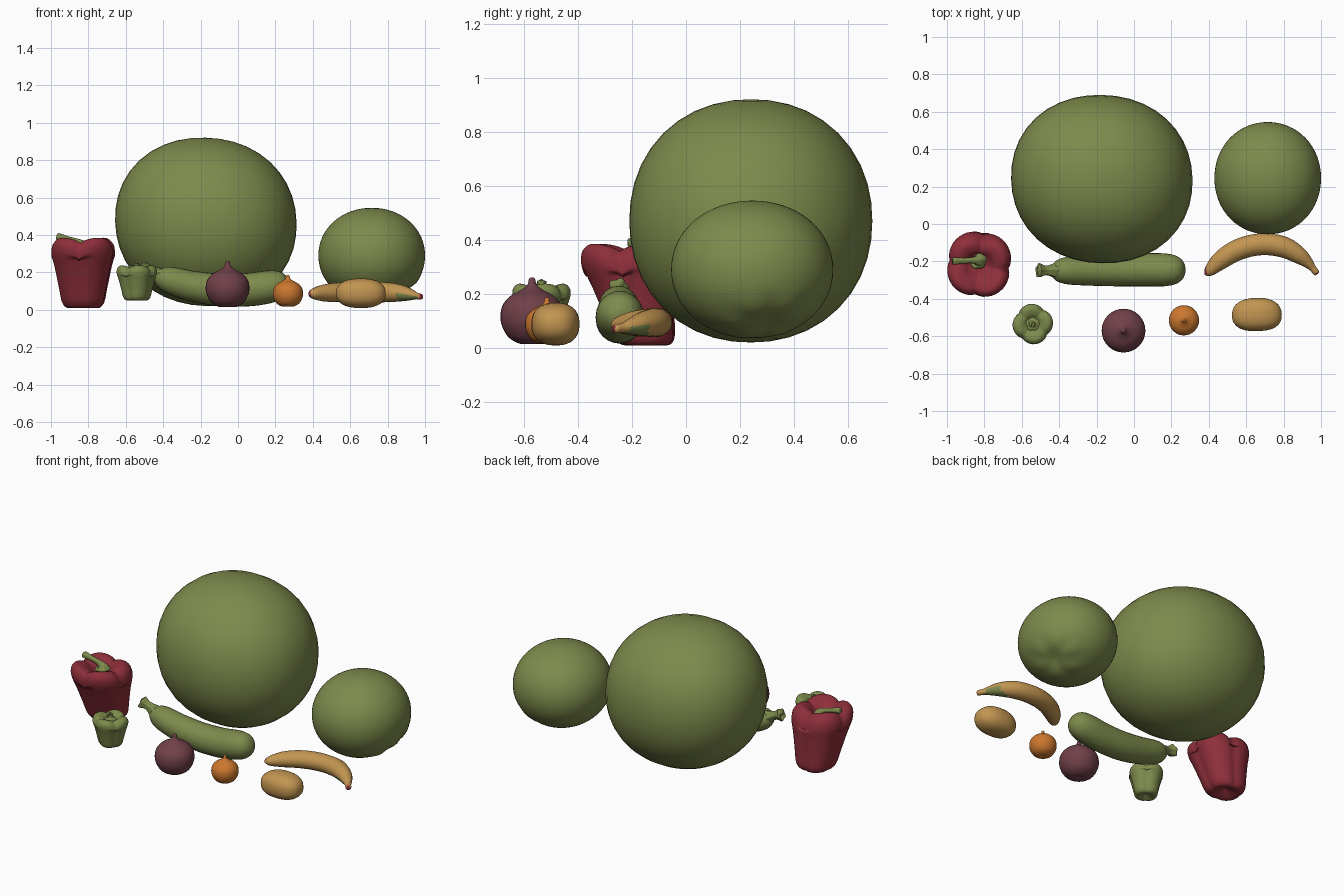
import bpy, bmesh, math
from mathutils import Vector as V

if "Cube" in bpy.data.objects:
    bpy.data.objects.remove(bpy.data.objects["Cube"])


def mat(name, r, g, b):
    m = bpy.data.materials.new(name)
    m.diffuse_color = (r, g, b, 1)
    m.use_nodes = True
    m.node_tree.nodes["Principled BSDF"].inputs["Base Color"].default_value = m.diffuse_color
    return m


GREEN = mat("leaf green", .205, .255, .072)
RED = mat("pepper red", .27, .028, .042)
PURPLE = mat("onion purple", .165, .052, .068)
ORANGE = mat("onion orange", .60, .185, .028)
TAN = mat("banana tan", .54, .30, .082)


def spline(pts, n=4):
    """Smooth resampling of a point list of any dimension."""
    out = []
    for i in range(len(pts) - 1):
        p0, p1, p2, p3 = pts[max(i - 1, 0)], pts[i], pts[i + 1], pts[min(i + 2, len(pts) - 1)]
        for k in range(n):
            t = k / n
            out.append([.5 * (2 * b + (c - a) * t + (2 * a - 5 * b + 4 * c - d) * t * t
                              + (3 * b - a - 3 * c + d) * t ** 3)
                        for a, b, c, d in zip(p0, p1, p2, p3)])
    return out + [list(pts[-1])]


def skin(name, rings, *mats):
    """Closed smooth surface through a list of point rings."""
    bm = bmesh.new()
    vs = [[bm.verts.new(p) for p in r] for r in rings]
    n = len(vs[0])
    for a, b in zip(vs, vs[1:]):
        for i in range(n):
            j = (i + 1) % n
            bm.faces.new((a[i], a[j], b[j], b[i]))
    bm.faces.new(vs[0])
    bm.faces.new(vs[-1])
    bmesh.ops.remove_doubles(bm, verts=bm.verts, dist=.0003)
    bmesh.ops.recalc_face_normals(bm, faces=bm.faces)
    for f in bm.faces:
        f.smooth = True
    me = bpy.data.meshes.new(name)
    bm.to_mesh(me)
    bm.free()
    for m in mats:
        me.materials.append(m)
    ob = bpy.data.objects.new(name, me)
    bpy.context.collection.objects.link(ob)
    return ob


def lathe(name, at, profile, m, scale=1, segs=32, warp=None):
    rings = []
    for r, z in spline(profile):
        ring = []
        for i in range(segs):
            a = math.tau * i / segs
            p = V((max(r, 0) * math.cos(a), max(r, 0) * math.sin(a), z))
            ring.append(V(at) + scale * (warp(p, a) if warp else p))
        rings.append(ring)
    return skin(name, rings, m)


def tube(name, pts, normal, *mats, segs=16, ribs=0, flat=1):
    """Tube along (x, y, z, radius) points lying in the plane with this normal."""
    s, nv, rings = spline(pts), V(normal), []
    for k, p in enumerate(s):
        t = (V(s[min(k + 1, len(s) - 1)][:3]) - V(s[max(k - 1, 0)][:3])).normalized()
        side = t.cross(nv)
        ring = []
        for i in range(segs):
            a = math.tau * i / segs
            r = max(p[3], .0001) * (1 + ribs * math.cos(5 * a))
            ring.append(V(p[:3]) + r * (flat * math.cos(a) * nv + math.sin(a) * side))
        rings.append(ring)
    return skin(name, rings, *mats)


def blob(name, at, radii, power, m, warp=None, segs=40):
    """Slightly squared ellipsoid."""
    rings = []
    for j in range(segs // 2 + 1):
        e = math.pi * j / (segs // 2)
        ring = []
        for i in range(segs):
            a = math.tau * i / segs
            d = V((math.sin(e) * math.cos(a), math.sin(e) * math.sin(a), -math.cos(e)))
            q = d / sum(abs(c) ** power for c in d) ** (1 / power)
            if warp:
                q = q * warp(d)
            ring.append(V(at) + V([c * r for c, r in zip(q, radii)]))
        rings.append(ring)
    return skin(name, rings, m)


# Melons: the smaller one has a puckered dimple low on its side
blob("large_melon", (-.172, .24, .47), (.485, .45, .45), 2.12, GREEN,
     lambda d: 1 - .03 * d.x * d.z + .02 * d.x * d.y * -1)
pole = V((.55, .2, -.8)).normalized()
u = pole.orthogonal().normalized()
w = pole.cross(u)


def pucker(d):
    ang = math.acos(max(-1, min(1, d.dot(pole))))
    a = math.atan2(d.dot(w), d.dot(u))
    return 1 - .09 * math.exp(-(ang / .25) ** 2) \
        + .015 * math.cos(6 * a) * math.exp(-((ang - .4) / .2) ** 2)


blob("small_melon", (.715, .245, .29), (.285, .30, .255), 2.05, GREEN, pucker, 64)

# Bell peppers: four lobes with creases between them, dished at both ends
PEPPER = [(0, .045), (.05, .02), (.09, .01), (.12, .04), (.138, .12), (.16, .22),
          (.18, .30), (.174, .355), (.14, .385), (.09, .37), (.05, .335), (0, .325)]


def lobes(depth, lean):
    def warp(p, a):
        c = abs(math.sin(2 * a + .25)) ** .7
        k = 1 - depth * (1 - c)
        rim = math.hypot(p.x, p.y) / .18
        z = p.z - (.04 * rim * (1 - c) if p.z > .3 else 0)
        return V((p.x * k, p.y * k + lean * (.2 - p.z), z))
    return warp


lathe("red_pepper", (-.828, -.19, 0), PEPPER, RED, 1, 48, lobes(.13, .22))
tube("red_pepper_stem", [(-.832, -.195, .31, .03), (-.834, -.195, .335, .046), (-.838, -.195, .35, .026),
                         (-.865, -.195, .366, .016), (-.91, -.197, .378, .015),
                         (-.965, -.199, .391, .019), (-.968, -.199, .392, 0)], (0, 1, 0), GREEN, ribs=.08)
lathe("green_pepper", (-.541, -.535, .045), PEPPER, GREEN, .50, 48,
      lambda p, a: lobes(.15, 0)(V((p.x * 1.2, p.y * 1.2, p.z)), a + .5))
tube("green_pepper_stem", [(-.541, -.535, .2, .03), (-.541, -.535, .215, .036), (-.541, -.535, .222, .018),
                           (-.543, -.535, .235, .014), (-.546, -.535, .246, .017), (-.546, -.535, .247, 0)],
     (0, 1, 0), GREEN, ribs=.12)

# Courgette with a ribbed stem
tube("courgette", [(-.43, -.25, .192, .03), (-.41, -.25, .18, .055), (-.36, -.249, .158, .073),
                   (-.25, -.248, .128, .081), (-.1, -.246, .106, .087), (.05, -.245, .107, .089),
                   (.16, -.245, .122, .088), (.225, -.245, .134, .075), (.262, -.245, .141, .045),
                   (.275, -.245, .144, 0)], (0, 1, 0), GREEN, segs=24)
tube("courgette_stem", [(-.41, -.25, .18, .045), (-.44, -.25, .197, .031), (-.475, -.25, .212, .025),
                        (-.505, -.25, .222, .036), (-.512, -.25, .225, .03), (-.513, -.25, .225, 0)],
     (0, 1, 0), GREEN, segs=20, ribs=.12)

# Onions
ONION = [(0, .02), (.04, .014), (.085, .037), (.111, .08), (.117, .12), (.108, .16), (.08, .192),
         (.045, .212), (.018, .232), (.011, .256), (0, .261)]
lathe("purple_onion", (-.056, -.57, 0), ONION, PURPLE)
lathe("orange_onion", (.267, -.515, .007), ONION, ORANGE, .69)

# Potato
blob("potato", (.657, -.485, .088), (.133, .089, .079), 2.4, TAN,
     lambda d: 1 + .02 * math.sin(3 * d.x + 1) * d.y)

# Banana: green underside near the stalk, red at both ends
ban = tube("banana", [(.383, -.275, .085, 0), (.386, -.271, .085, .012), (.405, -.25, .086, .031),
                      (.46, -.197, .09, .049), (.54, -.145, .093, .056), (.63, -.115, .094, .058),
                      (.72, -.109, .094, .058), (.81, -.127, .093, .056), (.885, -.17, .088, .045),
                      (.93, -.208, .08, .03), (.955, -.236, .074, .019), (.978, -.264, .07, .016),
                      (.981, -.268, .07, 0)], (0, 0, 1), TAN, GREEN, RED, flat=.93)
for f in ban.data.polygons:
    c = f.center
    if c.x < .388 or c.y < -.262 and c.x > .97:
        f.material_index = 2
    elif .85 < c.x < .96 and f.normal.z < .1 and c.y < -.14:
        f.material_index = 1
